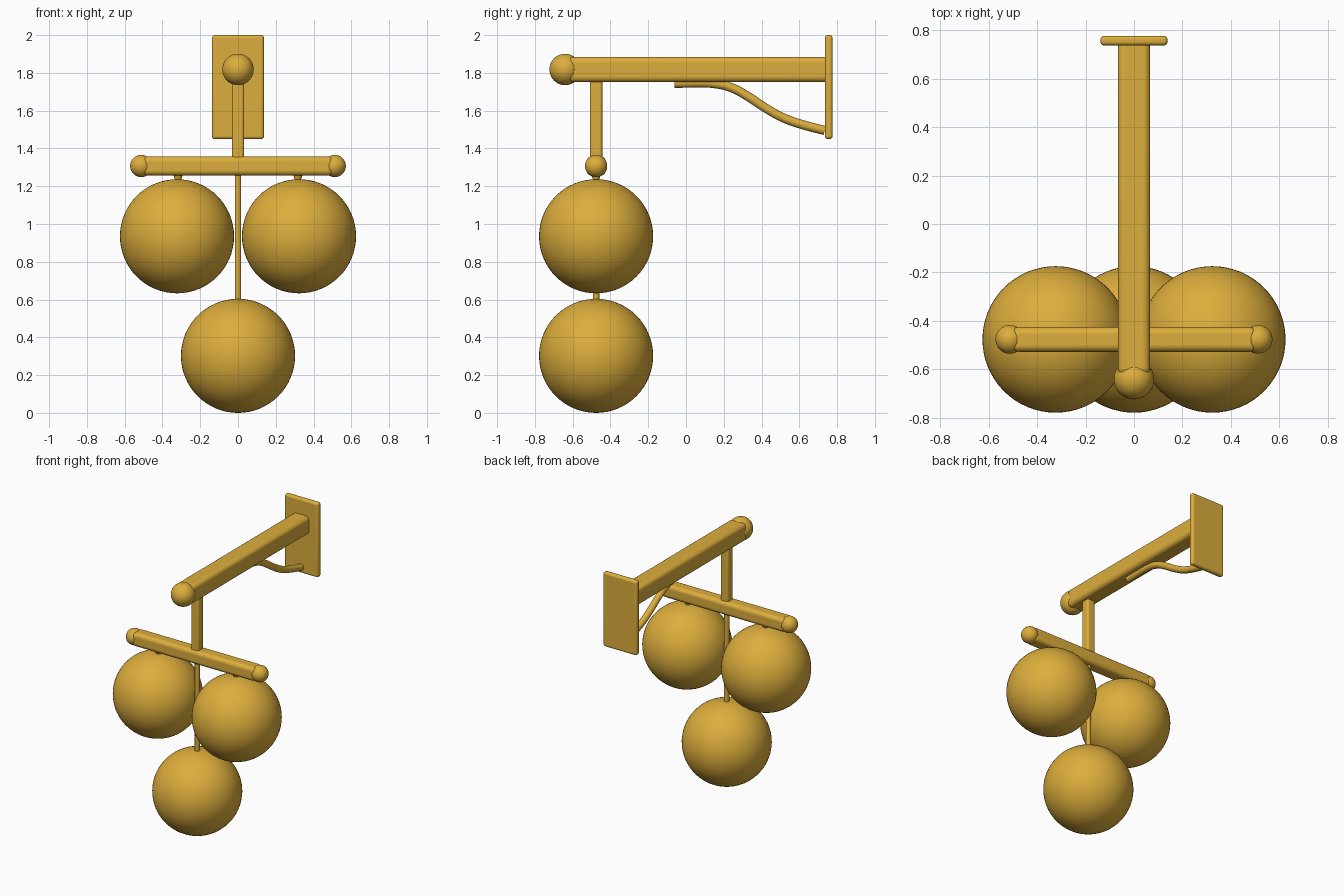
import bpy
import math

cube = bpy.data.objects.get("Cube")
if cube:
    bpy.data.objects.remove(cube, do_unlink=True)

gold = bpy.data.materials.new("gold")
gold.use_nodes = True
COLOUR = (0.72, 0.42, 0.045, 1)
gold.diffuse_color = COLOUR
gold.node_tree.nodes["Principled BSDF"].inputs["Base Color"].default_value = COLOUR

HANG_Y = -0.476   # plane of everything that hangs
ARM_Z = 1.818
CROSS_Z = 1.307
BALL_R = 0.302


def finish(name):
    ob = bpy.context.object
    ob.name = name
    ob.data.materials.append(gold)
    return ob


def ball(name, loc, radius):
    bpy.ops.mesh.primitive_uv_sphere_add(segments=64, ring_count=32, radius=radius, location=loc)
    bpy.ops.object.shade_smooth()
    return finish(name)


def bar(name, low, high, rounding):
    """Rounded box between two opposite corners."""
    centre = [(a + b) / 2 for a, b in zip(low, high)]
    bpy.ops.mesh.primitive_cube_add(size=1, location=centre)
    ob = finish(name)
    ob.scale = [b - a for a, b in zip(low, high)]
    bpy.ops.object.transform_apply(location=False, rotation=False, scale=True)
    bevel = ob.modifiers.new("rounding", "BEVEL")
    bevel.width = rounding
    bevel.segments = 6
    bevel.limit_method = "NONE"
    bpy.ops.object.shade_smooth_by_angle(angle=math.radians(35))
    return ob


def pin(name, x, bottom, top, r_bottom, r_top):
    bpy.ops.mesh.primitive_cone_add(vertices=24, radius1=r_bottom, radius2=r_top,
                                    depth=top - bottom, location=(x, HANG_Y, (top + bottom) / 2))
    bpy.ops.object.shade_smooth_by_angle(angle=math.radians(35))
    return finish(name)


# Wall plate and the arm reaching forward from it
bar("wall_plate", (-0.138, 0.736, 1.449), (0.138, 0.776, 2.0), 0.016)
bar("arm", (-0.067, -0.625, ARM_Z - 0.067), (0.067, 0.765, ARM_Z + 0.067), 0.03)
ball("arm_end_ball", (0, -0.64, ARM_Z), 0.083)

# Post, cross bar and its end balls
bar("post", (-0.033, HANG_Y - 0.033, CROSS_Z), (0.033, HANG_Y + 0.033, ARM_Z), 0.015)
bar("cross_bar", (-0.505, HANG_Y - 0.051, CROSS_Z - 0.051),
    (0.505, HANG_Y + 0.051, CROSS_Z + 0.051), 0.028)

# Paired end balls, hooks and hanging globes
for side, s in (("left", 1), ("right", -1)):
    ball(side + "_end_ball", (s * 0.512, HANG_Y, CROSS_Z), 0.059)
    pin(side + "_hook", s * 0.317, 1.22, 1.27, 0.012, 0.028)
    ball(side + "_globe", (s * 0.323, HANG_Y, 0.935), BALL_R)

# Central rod and lower globe
pin("centre_rod", 0, 0.55, CROSS_Z, 0.017, 0.017)
ball("lower_globe", (0, HANG_Y, BALL_R), BALL_R)

# Curved brace under the arm
path = [(-0.06, 1.745), (0.15, 1.743), (0.24, 1.722), (0.325, 1.677), (0.426, 1.611),
        (0.52, 1.56), (0.627, 1.523), (0.735, 1.495)]
curve = bpy.data.curves.new("brace", "CURVE")
curve.dimensions = "3D"
curve.bevel_depth = 0.024
curve.bevel_resolution = 6
curve.use_fill_caps = True
spline = curve.splines.new("BEZIER")
spline.bezier_points.add(len(path) - 1)
for point, (y, z) in zip(spline.bezier_points, path):
    point.co = (0, y, z)
    point.handle_left_type = point.handle_right_type = "AUTO"
curve.materials.append(gold)
brace = bpy.data.objects.new("brace", curve)
bpy.context.collection.objects.link(brace)
